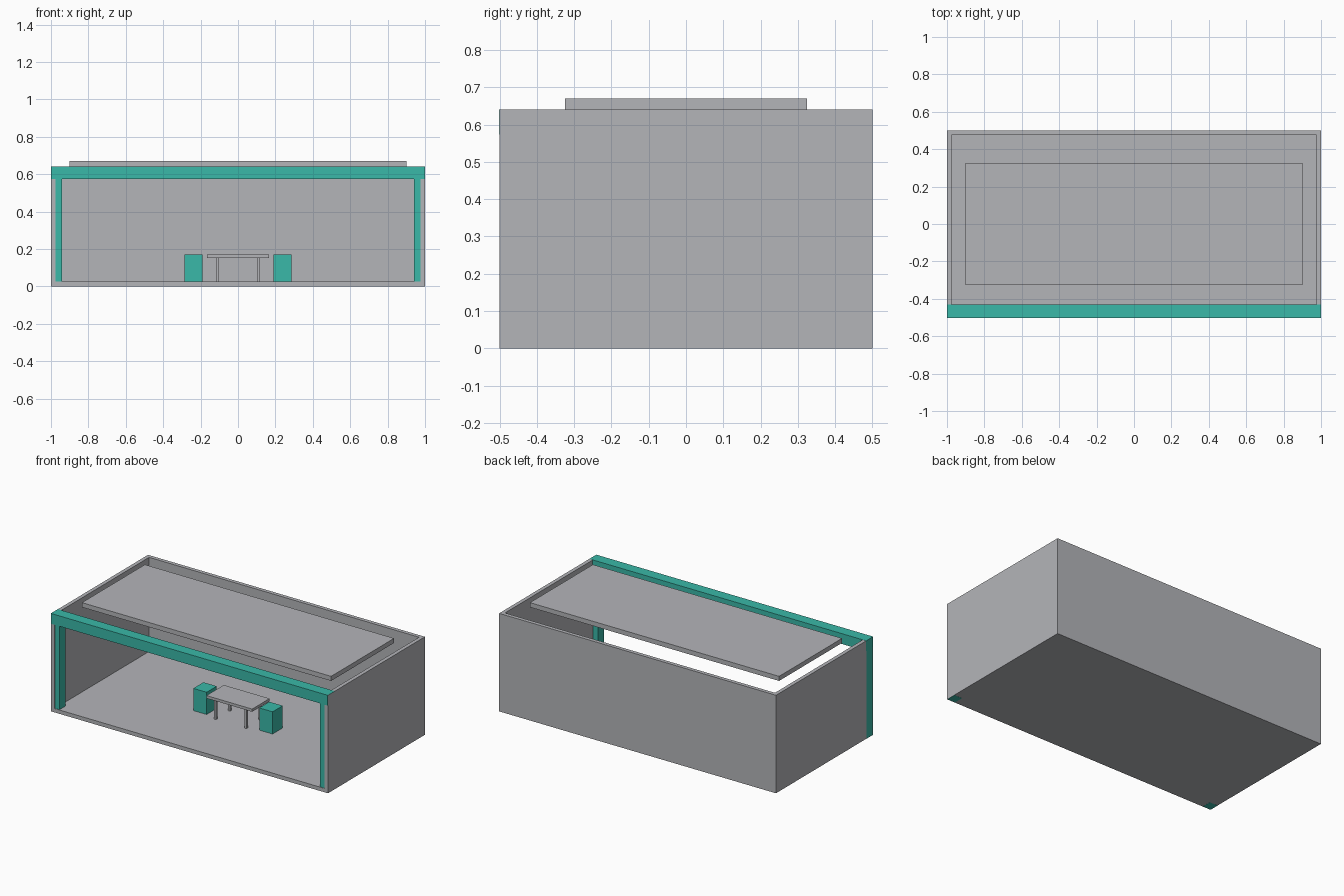
import bpy
import bmesh

if "Cube" in bpy.data.objects:
    bpy.data.objects.remove(bpy.data.objects["Cube"])


def srgb(r, g, b):
    lin = [((c / 255 + 0.055) / 1.055) ** 2.4 for c in (r, g, b)]
    return (*lin, 1.0)


def material(name, colour):
    m = bpy.data.materials.new(name)
    m.diffuse_color = colour
    m.use_nodes = True
    m.node_tree.nodes["Principled BSDF"].inputs["Base Color"].default_value = m.diffuse_color
    return m


GREY = material("light grey", srgb(180, 181, 185))
TEAL = material("teal", srgb(58, 184, 168))


def box(name, mat, x, y, z, open_sides=False):
    """Box from (min, max) ranges; optionally without its front and top."""
    bm = bmesh.new()
    bmesh.ops.create_cube(bm, size=1)
    for v in bm.verts:
        v.co = [(a + b) / 2 + c * (b - a) for c, (a, b) in zip(v.co, (x, y, z))]
    bm.normal_update()
    if open_sides:
        gone = [f for f in bm.faces if f.normal.z > 0.5 or f.normal.y < -0.5]
        bmesh.ops.delete(bm, geom=gone, context='FACES')
    me = bpy.data.meshes.new(name)
    bm.to_mesh(me)
    bm.free()
    me.materials.append(mat)
    ob = bpy.data.objects.new(name, me)
    bpy.context.collection.objects.link(ob)
    return ob


# Room shell: floor, back and side walls, open at front and top
shell = box("room_shell", GREY, (-1, 1), (-0.5, 0.5), (0, 0.64), open_sides=True)
solid = shell.modifiers.new("wall_thickness", 'SOLIDIFY')
solid.thickness = 0.025
solid.offset = -1
solid.use_even_offset = True

# Floating roof panel
box("roof_panel", GREY, (-0.9, 0.9), (-0.325, 0.325), (0.64, 0.67))

# Front frame, a hair off the shell so that faces never coincide
box("front_beam", TEAL, (-1.0005, 0.9995), (-0.502, -0.43), (0.573, 0.6405))
box("front_post_left", TEAL, (-1.0005, -0.942), (-0.497, -0.435), (-0.0005, 0.573))
box("front_post_right", TEAL, (0.942, 0.9995), (-0.497, -0.435), (-0.0005, 0.573))

# Table
box("table_top", GREY, (-0.165, 0.165), (-0.09, 0.09), (0.152, 0.17))
for sx, side in ((-1, "left"), (1, "right")):
    for sy, end in ((-1, "front"), (1, "back")):
        cx, cy, r = sx * 0.11, sy * 0.072, 0.007
        box(f"table_leg_{end}_{side}", GREY, (cx - r, cx + r), (cy - r, cy + r), (0.025, 0.152))
    # Block seat at each end of the table
    cx = sx * 0.238
    box(f"seat_{side}", TEAL, (cx - 0.048, cx + 0.048), (-0.052, 0.052), (0.025, 0.17))
